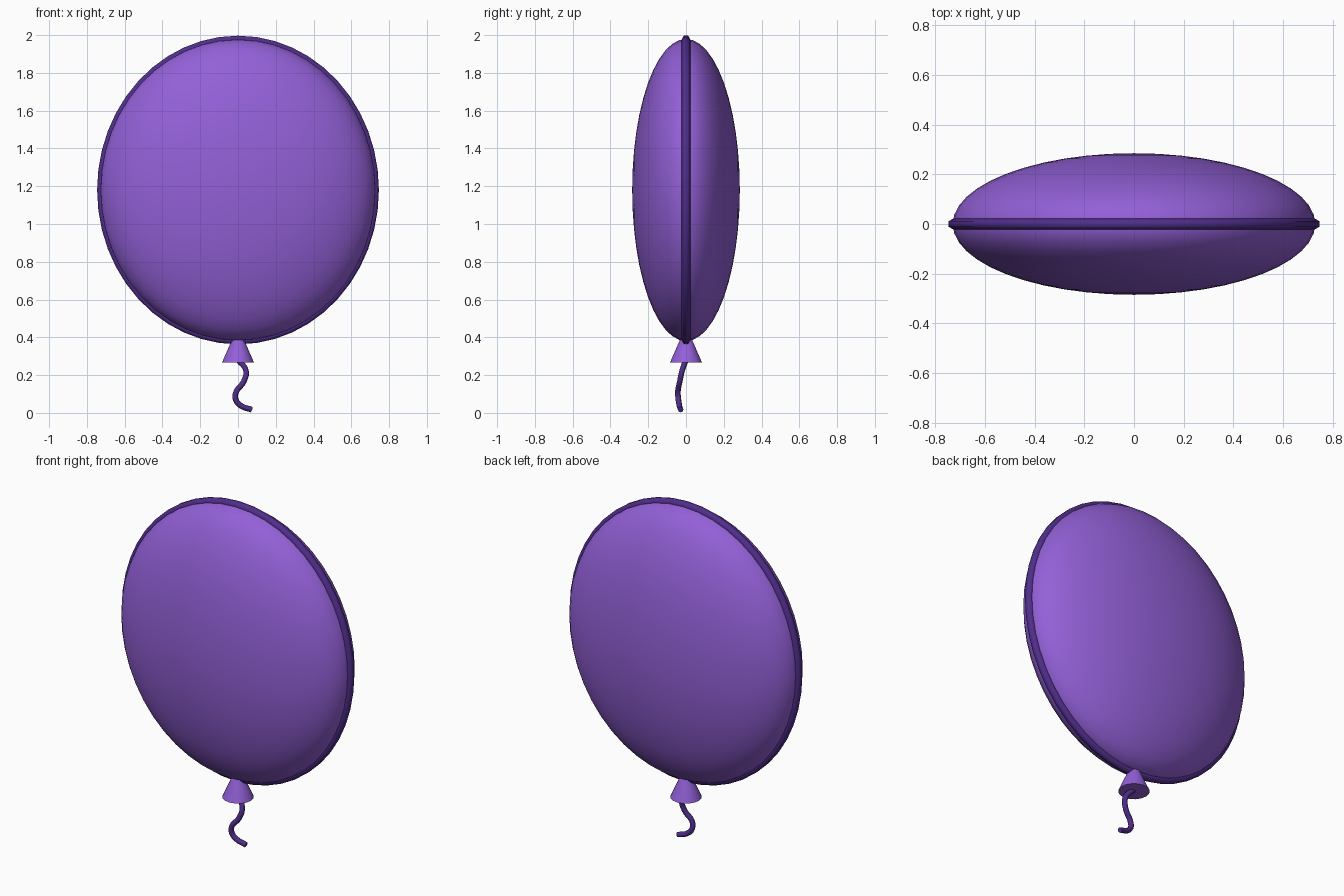
import bpy
import math
from mathutils import Vector

cube = bpy.data.objects.get("Cube")
if cube:
    bpy.data.objects.remove(cube, do_unlink=True)


def material(name, color):
    mat = bpy.data.materials.new(name)
    mat.use_nodes = True
    mat.diffuse_color = color
    mat.node_tree.nodes["Principled BSDF"].inputs["Base Color"].default_value = color
    return mat


def finish(name, mat, angle=40):
    obj = bpy.context.object
    obj.name = obj.data.name = name
    obj.data.materials.append(mat)
    bpy.ops.object.transform_apply(location=False, rotation=True, scale=True)
    bpy.ops.object.shade_smooth_by_angle(angle=math.radians(angle))
    return obj


def tube(name, points, radius, mat, sides, closed=False, kind="POLY"):
    """Sweep a round section along a path and convert it to a mesh."""
    curve = bpy.data.curves.new(name, "CURVE")
    curve.dimensions = "3D"
    curve.bevel_depth = radius
    curve.bevel_resolution = sides // 2 - 2
    curve.use_fill_caps = not closed
    curve.resolution_u = 5
    spline = curve.splines.new(kind)
    if kind == "BEZIER":
        spline.bezier_points.add(len(points) - 1)
        for bp, co in zip(spline.bezier_points, points):
            bp.co = co
            bp.handle_left_type = bp.handle_right_type = "AUTO"
    else:
        spline.points.add(len(points) - 1)
        for p, co in zip(spline.points, points):
            p.co = (*co, 1)
    spline.use_cyclic_u = closed
    obj = bpy.data.objects.new(name, curve)
    bpy.context.collection.objects.link(obj)
    bpy.ops.object.select_all(action="DESELECT")
    obj.select_set(True)
    bpy.context.view_layer.objects.active = obj
    bpy.ops.object.convert(target="MESH")
    return finish(name, mat, 65)


purple = material("balloon purple", (0.29, 0.117, 0.68, 1))
dark_purple = material("dark purple", (0.08, 0.027, 0.26, 1))

# Flattened foil balloon body, poles facing front and back
CENTER = Vector((0, 0, 1.18))
bpy.ops.mesh.primitive_uv_sphere_add(segments=48, ring_count=24, radius=1, location=CENTER)
body = bpy.context.object
body.rotation_euler.x = math.pi / 2
body.scale = (0.73, 0.80, 0.285)
finish("balloon_body", purple)

# Seam around the rim, with a six-sided section
SEGMENTS = 48
rim = []
for i in range(SEGMENTS):
    a = math.tau * i / SEGMENTS
    rim.append(CENTER + Vector((0.726 * math.cos(a), 0, 0.797 * math.sin(a))))
tube("rim_seam", rim, 0.023, dark_purple, 6, closed=True)

# Flared knot under the body
bpy.ops.mesh.primitive_cone_add(vertices=16, radius1=0.084, radius2=0.018,
                                depth=0.152, location=(0, 0, 0.344))
finish("knot", purple)

# Short wavy string
path = [(0.0, 0.0, 0.28), (0.042, -0.02, 0.225), (0.03, -0.033, 0.165),
        (-0.01, -0.043, 0.11), (-0.012, -0.04, 0.07), (0.015, -0.035, 0.038),
        (0.073, -0.028, 0.017)]
tube("string", path, 0.015, dark_purple, 8, kind="BEZIER")
